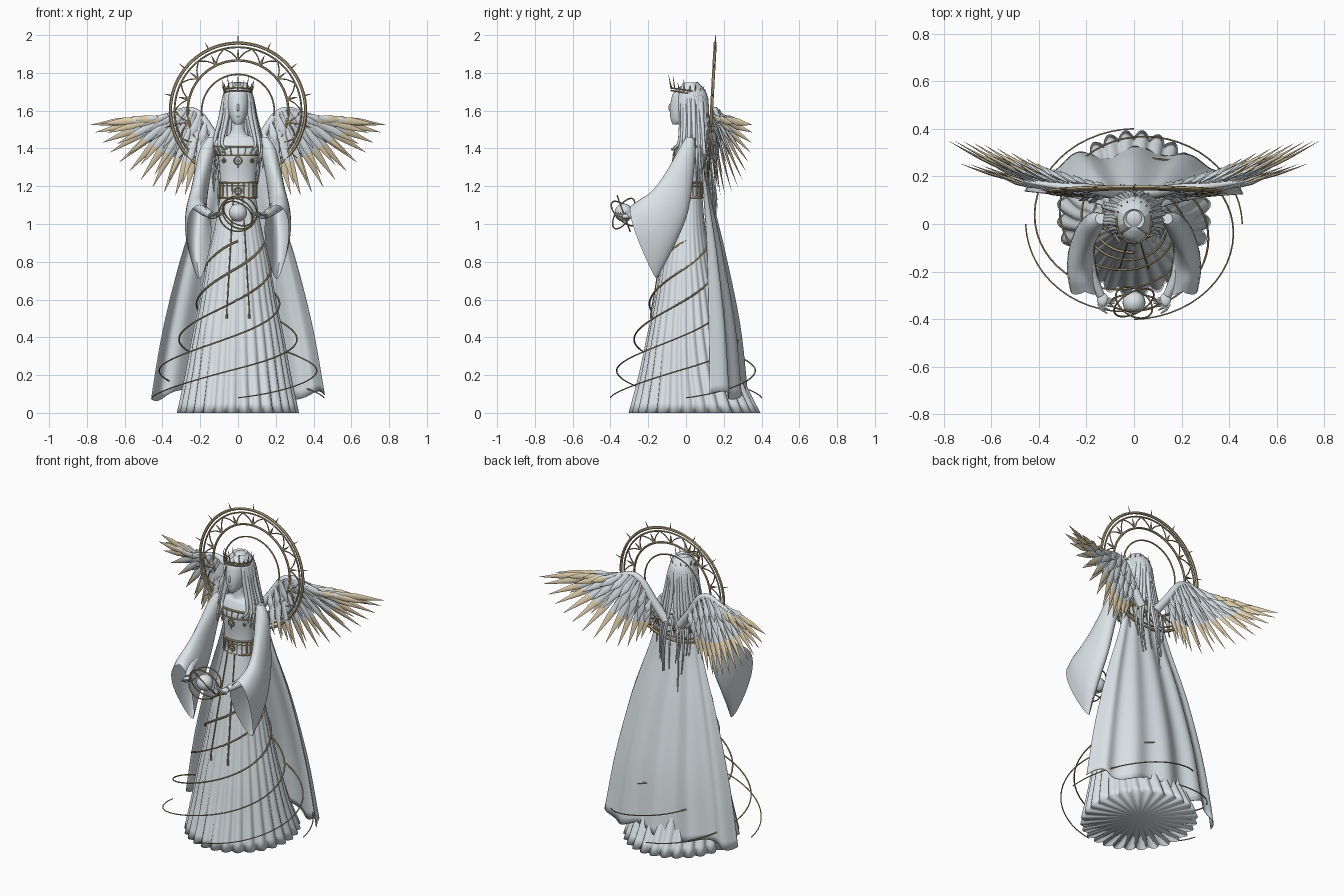
import bpy, bmesh, math, random
from math import sin, cos, pi, tau
from mathutils import Vector, Matrix

if "Cube" in bpy.data.objects:
    bpy.data.objects.remove(bpy.data.objects["Cube"])
rng = random.Random(4)


def material(name, rgb):
    m = bpy.data.materials.new(name)
    m.use_nodes = True
    m.diffuse_color = (*rgb, 1)
    m.node_tree.nodes["Principled BSDF"].inputs["Base Color"].default_value = (*rgb, 1)
    return m


PALE = material("pale stone", (.75, .81, .84))
GOLD = material("antique gold", (.5, .4, .24))
TAN = material("feather tan", (.8, .67, .45))


def part(name, bm, *mats, angle=50):
    bmesh.ops.recalc_face_normals(bm, faces=bm.faces)
    me = bpy.data.meshes.new(name)
    bm.to_mesh(me)
    bm.free()
    for m in mats:
        me.materials.append(m)
    me.shade_smooth()
    me.set_sharp_from_angle(angle=math.radians(angle))
    ob = bpy.data.objects.new(name, me)
    bpy.context.scene.collection.objects.link(ob)
    return ob


def sample(rows, t):
    """Smooth interpolation through rows, t from 0 to 1."""
    n = len(rows)
    i = min(int(t * (n - 1)), n - 2)
    f = t * (n - 1) - i
    quad = zip(rows[max(i - 1, 0)], rows[i], rows[i + 1], rows[min(i + 2, n - 1)])
    return Vector([b + .5 * f * (c - a + f * (2*a - 5*b + 4*c - d + f * (3*(b - c) + d - a)))
                   for a, b, c, d in quad])


def spread(rows, n):
    return [sample(rows, i / (n - 1)) for i in range(n)]


def loft(bm, rings, wrap=True, loop=False, caps=(False, False), mats=None):
    vs = [[bm.verts.new(p) for p in r] for r in rings]
    n, m = len(vs), len(vs[0])
    for i in range(n if loop else n - 1):
        for j in range(m if wrap else m - 1):
            a, b = vs[i], vs[(i + 1) % n]
            k = (j + 1) % m
            f = bm.faces.new((a[j], a[k], b[k], b[j]))
            f.material_index = mats[i] if mats else 0
    for end, ring in zip(caps, (vs[0], vs[-1])):
        if end:
            bm.faces.new(ring)
    return vs


def tube(bm, pts, r0, r1=None, sides=6, loop=False):
    pts = [Vector(p) for p in pts]
    r1 = r0 if r1 is None else r1
    last, rings, nrm = len(pts) - 1, [], None
    for i, p in enumerate(pts):
        a = pts[i - 1] if i or loop else p
        b = pts[(i + 1) % len(pts)] if i < last or loop else p
        t = (b - a).normalized()
        if nrm is None:
            nrm = t.orthogonal()
        nrm = (nrm - t * nrm.dot(t)).normalized()
        side, r = t.cross(nrm), r0 + (r1 - r0) * i / last
        rings.append([p + (nrm * cos(tau*k/sides) + side * sin(tau*k/sides)) * r for k in range(sides)])
    loft(bm, rings, loop=loop, caps=(not loop, not loop))


def ball(bm, c, r, seg=20):
    mat = Matrix.Translation(c) @ Matrix.Diagonal((*r, 1))
    bmesh.ops.create_uvsphere(bm, u_segments=seg, v_segments=seg // 2, radius=1, matrix=mat)


def oval(c, rx, ry, n=32):
    return [Vector(c) + Vector((rx * cos(tau*k/n), ry * sin(tau*k/n), 0)) for k in range(n)]


# pleated skirt with a fan closing it underneath: z, half width, front y, back y
SKIRT = [(0, .315, -.295, .385), (.2, .275, -.245, .29), (.4, .24, -.205, .225), (.6, .2, -.165, .18),
         (.8, .165, -.13, .135), (1, .12, -.09, .1), (1.17, .09, -.055, .085)]
bm = bmesh.new()
rings = []
for z, hx, yf, yb in spread(SKIRT, 19):
    depth = .055 * (1 - z / 1.25)
    ring = []
    for k in range(168):
        a = tau * k / 168
        s = 1 + depth * (1.6 * abs(sin(a * 14)) - 1)
        ring.append((hx * s * cos(a), (yf + yb) / 2 + (yb - yf) / 2 * s * sin(a), z))
    rings.append(ring)
hem = loft(bm, rings)[0]
middle = bm.verts.new((0, .045, .02))
for k, v in enumerate(hem):
    bm.faces.new((v, hem[k - 1], middle))
part("pleated_skirt", bm, PALE, angle=130)

# torso and neck: z, half width, half depth
TORSO = [(1.1, .098, .07), (1.18, .095, .068), (1.26, .096, .068), (1.36, .106, .08), (1.41, .135, .07),
         (1.455, .11, .05), (1.48, .042, .036), (1.58, .033, .033)]
bm = bmesh.new()
loft(bm, [oval((0, .015, z), x, y) for z, x, y in spread(TORSO, 30)], caps=(True, True))
part("torso", bm, PALE)

# head: z, half width, front y, back y
HEAD = [(1.527, .016, -.07, -.03), (1.55, .036, -.08, .01), (1.6, .052, -.086, .045),
        (1.65, .058, -.08, .06), (1.7, .052, -.065, .06), (1.735, .02, -.02, .03)]
bm = bmesh.new()
loft(bm, [oval((0, (f + b) / 2, z), x, (b - f) / 2) for z, x, f, b in spread(HEAD, 16)], caps=(True, True))
ball(bm, (0, -.083, 1.615), (.007, .01, .022), 12)
ball(bm, (0, -.079, 1.572), (.012, .007, .006), 12)
part("head", bm, PALE)

# hair: cap and long tapering locks
bm = bmesh.new()
ball(bm, (0, .03, 1.668), (.069, .078, .082), 28)
for s in (-1, 1):
    for i in range(17):
        f = i / 16
        a = math.radians(-42 + 132 * f)
        j = rng.uniform(-.01, .01)
        c, d = cos(a), sin(a)
        end = 1.4 - .27 * f - rng.random() * (.03 + .18 * f)
        path = [(s * .03 * c, .02 + .03 * d, 1.738), (s * .066 * c, .025 + .074 * d, 1.68),
                (s * (.088 * c + j), .03 + .082 * d, 1.56), (s * (.122 * c + j), .03 + .096 * d, 1.44),
                (s * (.115 * c + .03 * f + j * 2), .025 + .12 * d, (1.42 + end) / 2),
                (s * (.1 * c + .03 * f + j * 3), .02 + .145 * d, end)]
        tube(bm, spread(path, 14), .0185, .003, 8)
part("hair", bm, PALE)

# crown, slightly raised at the front
bm = bmesh.new()
for dz in (0, .014):
    tube(bm, [p - Vector((0, 0, p.y * .15)) for p in oval((0, .005, 1.695 + dz), .073, .083)], .0045, loop=True)
for i in range(18):
    a = tau * i / 18 - pi / 2
    d = Vector((cos(a), sin(a), 0))
    base = Vector((.073 * d.x, .005 + .083 * d.y, 1.703 - .012 * d.y))
    tall = (.075 if i % 2 == 0 else .045) * (.75 - .25 * d.y)
    tube(bm, [base, base + d * .014 + Vector((0, 0, tall))], .0042, .001, 5)
part("crown", bm, GOLD)

# halo: rings, arches and rays on a slightly tilted disc
bm = bmesh.new()


def on_halo(a, r):
    z = r * sin(a)
    return Vector((r * cos(a), .135 + z * .055, 1.6 + z))


for r, w in ((.358, .0085), (.336, .005), (.266, .0065), (.192, .0045)):
    tube(bm, [on_halo(tau * k / 72, r) for k in range(72)], w, loop=True)
for i in range(14):
    a, h = tau * i / 14 + pi / 2, tau / 28
    for s in (-1, 1):
        tube(bm, spread([on_halo(a + s * h, .335), on_halo(a + s * h * .45, .305), on_halo(a, .268)], 7), .0035)
    tube(bm, [on_halo(a, .268), on_halo(a, .3), on_halo(a, .325)], .009, .001)
    tube(bm, [on_halo(a, .36), on_halo(a, .4)], .0045, .001)
part("halo", bm, GOLD)

# cape: z, half width, edge y, middle y
CAPE = [(1.42, .12, .075, .09), (1.16, .19, .1, .13), (.85, .295, .125, .2), (.46, .395, .14, .275),
        (.1, .46, .15, .31)]
bm = bmesh.new()
rows = []
for i, (z, hw, ye, ym) in enumerate(spread(CAPE, 24)):
    g, row = i / 23, []
    for k in range(73):
        u = k / 36 - 1
        fold = .018 * g * cos(u * 5 * pi) + .006 * g * sin(u * 11)
        drop = g ** 8 * (.025 * sin(u * 9) - .015 * u * u)
        row.append((hw * sin(u * 1.3) / sin(1.3), ye + (ym - ye) * cos(u * pi / 2) + fold, z + drop))
    rows.append(row)
loft(bm, rows, wrap=False)
cape = part("cape", bm, PALE)
mod = cape.modifiers.new("cloth thickness", "SOLIDIFY")
mod.thickness = .004

# bell sleeves: centre x, half width, upper edge y z, lower edge y z
SLEEVE = [(.14, .022, .0, 1.46, .045, 1.455), (.163, .04, -.03, 1.41, .05, 1.37), (.188, .043, -.085, 1.31, .035, 1.22),
          (.208, .046, -.135, 1.23, .01, 1.06), (.22, .056, -.19, 1.165, -.045, .92),
          (.218, .062, -.245, 1.13, -.105, .8), (.205, .06, -.285, 1.1, -.155, .71)]
for s, side in ((1, "left"), (-1, "right")):
    bm = bmesh.new()
    rings = []
    for i, (x, w, ya, za, yb, zb) in enumerate(spread(SLEEVE, 22)):
        g = (i / 21) ** 4
        ring = []
        for t in [tau * k / 28 for k in range(28)]:
            wide = sin(t) * (1 + .4 * g * cos(t))    # the mouth narrows to a point below
            ring.append((s * (x + w * wide), (ya + yb) / 2 + (ya - yb) / 2 * cos(t) - g * .03 * abs(wide),
                         (za + zb) / 2 + (za - zb) / 2 * cos(t)))
        rings.append(ring)
    loft(bm, rings, caps=(True, False))
    part(side + "_sleeve", bm, PALE)

    # forearm, palm and fingers
    bm = bmesh.new()
    tube(bm, [(s * .21, -.1, 1.1), (s * .18, -.22, 1.07), (s * .14, -.3, 1.045)], .035, .018, 12)
    ball(bm, (s * .132, -.318, 1.04), (.024, .032, .014), 14)
    for k in range(5):
        b = Vector((s * (.148 - k * .01), -.335 + k * .006, 1.04))
        tube(bm, [b, b + Vector((-s * .012, -.025 + k * .003, .006)), b + Vector((-s * .035, -.04 + k * .008, .022))],
             .0075, .003)
    part(side + "_hand", bm, PALE)

# orb with orbiting rings
bm = bmesh.new()
ball(bm, (0, -.33, 1.06), (.048,) * 3, 24)
part("orb", bm, PALE)
bm = bmesh.new()
for r, lean, turn in ((.1, .35, 0), (.092, -.5, .5), (.085, .7, -.6)):
    rot = Matrix.Rotation(turn, 3, "Z") @ Matrix.Rotation(pi / 2 + lean, 3, "X")
    tube(bm, [rot @ p + Vector((0, -.33, 1.055)) for p in oval((0, 0, 0), r, r, 40)], .004, loop=True)
part("orb_rings", bm, GOLD)

# collar and belt bands with bars and medallions
bm = bmesh.new()


def body_point(a, z, grow=.003):
    lo = max([r for r in TORSO if r[0] <= z])
    hi = TORSO[TORSO.index(lo) + 1]
    f = (z - lo[0]) / (hi[0] - lo[0])
    x, y = (lo[i] + (hi[i] - lo[i]) * f + grow for i in (1, 2))
    return Vector((x * cos(a), .015 + y * sin(a), z))


for z, w in ((1.41, .006), (1.365, .0045), (1.22, .0065), (1.2, .003), (1.14, .006)):
    tube(bm, [body_point(tau * k / 40, z) for k in range(40)], w, loop=True)
for top, low in ((1.41, 1.365), (1.22, 1.14)):
    for k in range(20):
        a = tau * k / 20
        tube(bm, [body_point(a, top), body_point(a, low)], .0035)
for a, z, r in ((0, 1.335, .02), (.75, 1.335, .008), (-.75, 1.335, .008), (0, 1.175, .018)):
    c = body_point(a - pi / 2, z, .006)
    rot = Matrix.Rotation(pi / 2, 3, "X")
    tube(bm, [rot @ p + c for p in oval((0, 0, 0), r, r, 20)], .0035, loop=True)
    ball(bm, c, (r * .45, .007, r * .45), 10)
    tube(bm, [c - Vector((0, 0, r)), c - Vector((0, 0, r * 1.9))], .0035, .001)
part("collar_and_belt", bm, GOLD)

# hanging cords with tassels
bm = bmesh.new()
for s in (-1, 1):
    pts = []
    for k in range(12):
        z = 1.14 - .6 * k / 11
        pts.append((s * .025 * (1 + k / 8), sample(SKIRT, z / 1.2)[2] - .008, z))
    tube(bm, pts, .0035)
    tip = Vector(pts[-1])
    tube(bm, [tip, tip - Vector((0, 0, .04))], .004, .007)
part("belt_cords", bm, GOLD)

# four steep spiral ribbons, starting a quarter turn apart
RIBBON = [(.455, .08), (.415, .235), (.305, .415), (.215, .6), (.17, .77), (.135, .91)]
bm = bmesh.new()
for start in range(4):
    pts = []
    for k in range(71):
        r, z = sample(RIBBON, k / 70)
        a = (start + 5 * k / 70) * pi / 2
        pts.append((r * cos(a), .88 * r * sin(a), z))
    tube(bm, pts, .003, .0065)
part("spiral_ribbons", bm, GOLD)

# wings: an arm tube carrying layers of sword-shaped feathers
ARM = [(.05, .125, 1.36), (.13, .14, 1.47), (.2, .15, 1.575), (.27, .155, 1.605), (.36, .165, 1.58), (.46, .18, 1.555)]
TIPS = [(.2, .16, 1.22), (.3, .19, 1.15), (.44, .27, 1.19), (.585, .32, 1.29), (.7, .345, 1.41), (.78, .35, 1.525)]


def feather(bm, base, tip, width, tan_from):
    d = tip - base
    across = d.cross(Vector((0, 1, 0))).normalized()
    flat = across.cross(d).normalized()
    rings = []
    for i in range(13):
        t = i / 12
        w = width * (.4 + .6 * min(t / .6, 1)) * min(1, 2.4 * (1 - t) + .03)
        p = base + d * t - Vector((0, .08 * d.length * t * (1 - t), 0))
        rings.append([p + across * w * cos(tau * k / 8) + flat * .3 * w * sin(tau * k / 8) for k in range(8)])
    loft(bm, rings, caps=(True, True), mats=[int(i >= tan_from) for i in range(12)])


# feather layers: count, reach, root y shift, tip y shift, width, first tan segment
LAYERS = [(13, 1, 0, 0, .021, 7), (10, .86, -.012, -.07, .019, 8), (9, .58, .014, .01, .022, 12),
          (9, .55, -.018, -.035, .022, 12), (8, .32, .02, .018, .021, 12), (8, .32, -.022, -.03, .021, 12)]
for s, side in ((1, "left"), (-1, "right")):
    flip = Vector((s, 1, 1))
    bm = bmesh.new()
    tube(bm, [p * flip for p in spread(ARM, 20)], .028, .008, 10)
    for count, reach, dy, tip_dy, width, tan_from in LAYERS:
        for k in range(count):
            u = k / (count - 1)
            base = sample(ARM, .22 + .7 * u) + Vector((0, dy, 0))
            tip = base.lerp(sample(TIPS, u), reach) + Vector((0, tip_dy, 0))
            # outermost coverts along the leading edge are tan as well
            feather(bm, base * flip, tip * flip, width, 5 if u > .85 else tan_from)
    part(side + "_wing", bm, PALE, TAN)
